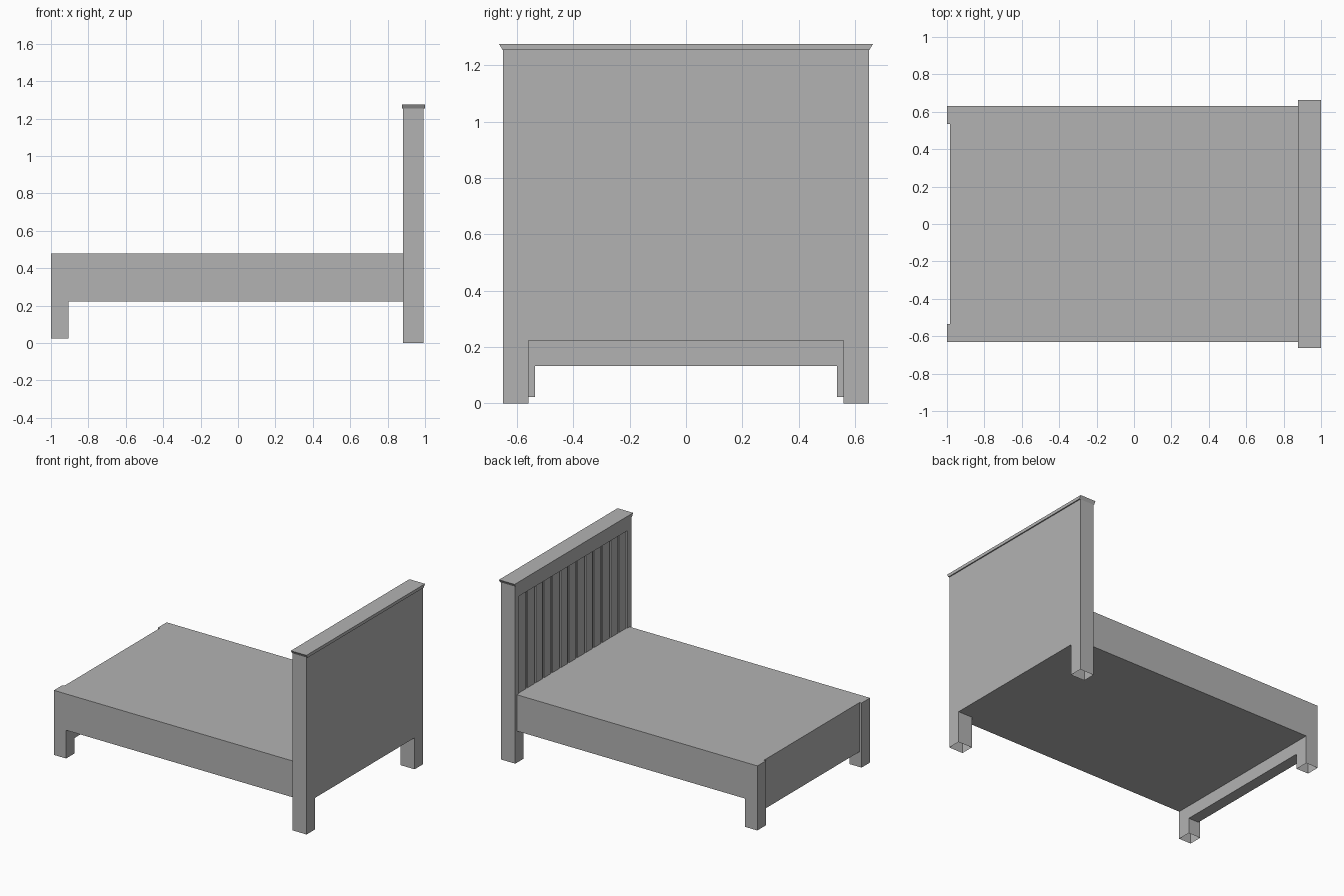
import bpy, bmesh

if "Cube" in bpy.data.objects:
    bpy.data.objects.remove(bpy.data.objects["Cube"])

grey = bpy.data.materials.new("painted_grey")
grey.diffuse_color = (0.45, 0.45, 0.45, 1)
grey.use_nodes = True
grey.node_tree.nodes["Principled BSDF"].inputs["Base Color"].default_value = grey.diffuse_color


def block(name, x, y, z, open_bottom=False, flare=0):
    """Box from ranges; flare widens the top on both y sides."""
    bm = bmesh.new()
    bmesh.ops.create_cube(bm, size=1)
    for v in bm.verts:
        i, j, k = (int(c > 0) for c in v.co)
        v.co = (x[i], y[j], z[k])
        if k:
            v.co.y += flare * (1 if j else -1)
    if open_bottom:
        bm.normal_update()
        under = [f for f in bm.faces if f.normal.z < -0.9]
        bmesh.ops.delete(bm, geom=under, context='FACES')
    mesh = bpy.data.meshes.new(name)
    bm.to_mesh(mesh)
    bm.free()
    mesh.materials.append(grey)
    ob = bpy.data.objects.new(name, mesh)
    bpy.context.collection.objects.link(ob)
    return ob


def pair(name, x, y, z, **kw):
    """Matching blocks on the +y and -y sides."""
    block(name + "_back", x, y, z, **kw)
    block(name + "_front", x, (-y[1], -y[0]), z, **kw)


# Mattress deck with flush side rails
block("bed_body", (-0.905, 0.897), (-0.63, 0.63), (0.223, 0.48))

# Footboard and its legs
block("footboard", (-0.985, -0.905), (-0.535, 0.535), (0.132, 0.48))
pair("foot_leg", (-1.0, -0.905), (0.535, 0.63), (0.023, 0.48), open_bottom=True)

# Headboard legs and posts
pair("head_leg", (0.882, 0.992), (0.558, 0.65), (0, 0.223), open_bottom=True)
pair("head_post", (0.882, 0.992), (0.606, 0.65), (0.223, 1.25))

# Headboard back panel and top rail
block("headboard_panel", (0.897, 0.992), (-0.606, 0.606), (0.223, 1.25))
block("headboard_rail", (0.882, 0.897), (-0.606, 0.606), (1.17, 1.25))

# Vertical boards with narrow grooves between them
pitch, gap = 0.0933, 0.016
for i in range(13):
    y0 = (i - 6.5) * pitch
    block(f"headboard_slat_{i + 1}", (0.888, 0.897),
          (y0 + gap / 2, y0 + pitch - gap / 2), (0.47, 1.17))

# Flared cap
block("headboard_cap", (0.878, 1.0), (-0.65, 0.65), (1.253, 1.275), flare=0.013)
block("cap_neck", (0.882, 0.992), (-0.65, 0.65), (1.25, 1.253))
